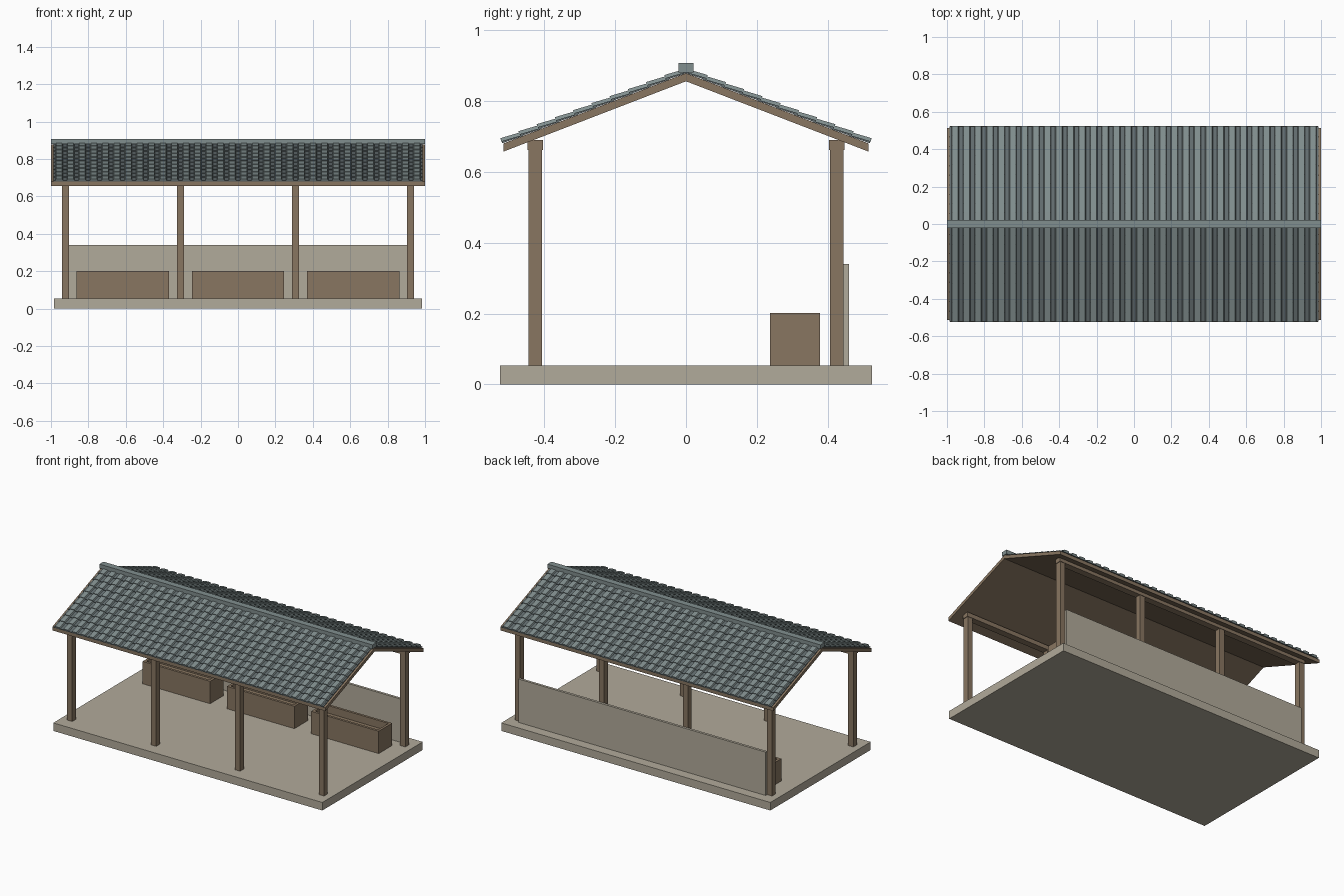
import bpy, bmesh, math
from mathutils import Matrix, Vector

old = bpy.data.objects.get("Cube")
if old:
    bpy.data.objects.remove(old, do_unlink=True)


def material(name, srgb):
    col = tuple((c / 255) ** 2.2 for c in srgb) + (1.0,)
    m = bpy.data.materials.new(name)
    m.use_nodes = True
    m.diffuse_color = col
    bsdf = m.node_tree.nodes["Principled BSDF"]
    bsdf.inputs["Base Color"].default_value = col
    bsdf.inputs["Roughness"].default_value = 0.9
    return m


STONE = material("pale_stone", (176, 169, 153))
WOOD = material("brown_wood", (135, 117, 97))
TILE = material("slate_tile", (128, 141, 141))
PAN = material("dark_slate", (98, 108, 110))


def finish(name, bm, *mats):
    bmesh.ops.recalc_face_normals(bm, faces=bm.faces)
    me = bpy.data.meshes.new(name)
    bm.to_mesh(me)
    bm.free()
    for m in mats:
        me.materials.append(m)
    ob = bpy.data.objects.new(name, me)
    bpy.context.collection.objects.link(ob)
    return ob


def add_box(bm, lo, hi):
    lo, hi = Vector(lo), Vector(hi)
    mat = Matrix.Translation((lo + hi) / 2) @ Matrix.Diagonal((*(hi - lo), 1))
    bmesh.ops.create_cube(bm, size=1, matrix=mat)


def box(name, lo, hi, mat):
    bm = bmesh.new()
    add_box(bm, lo, hi)
    return finish(name, bm, mat)


def prism(bm, start, end, mat_index):
    """Closed solid between two matching rings of points."""
    a = [bm.verts.new(p) for p in start]
    b = [bm.verts.new(p) for p in end]
    n = len(a)
    faces = [bm.faces.new(a), bm.faces.new(b[::-1])]
    faces += [bm.faces.new((a[i], b[i], b[(i + 1) % n], a[(i + 1) % n])) for i in range(n)]
    for f in faces:
        f.material_index = mat_index


# Floor slab and low back wall
FLOOR = 0.053
box("floor_slab", (-0.985, -0.525, 0), (0.985, 0.525, FLOOR), STONE)
box("back_wall", (-0.905, 0.443, FLOOR), (0.905, 0.46, 0.34), STONE)

# Posts and the long beams they carry
for side, y in (("front", -0.425), ("back", 0.425)):
    for i in range(4):
        x = -0.922 + i * 0.6147
        box(f"{side}_post_{i + 1}", (x - 0.019, y - 0.019, FLOOR), (x + 0.019, y + 0.019, 0.69), WOOD)
    box(f"{side}_beam", (-0.945, y - 0.022, 0.661), (0.945, y + 0.022, 0.69), WOOD)

# Open-topped troughs
for i, x in enumerate((-0.617, 0, 0.617)):
    bm = bmesh.new()
    w, y0, y1, top, t = 0.247, 0.237, 0.378, 0.201, 0.016
    add_box(bm, (x - w, y0, FLOOR), (x + w, y1, top - 0.05))
    for y in (y0, y1 - t):
        add_box(bm, (x - w, y, top - 0.05), (x + w, y + t, top))
    for s in (x - w, x + w - t):
        add_box(bm, (s, y0 + t, top - 0.05), (s + t, y1 - t, top))
    finish(f"trough_{i + 1}", bm, WOOD)

# Roof deck as one folded board
EAVE_Y, RIDGE_Z, EAVE_Z, THICK = 0.514, 0.855, 0.657, 0.023
profile = [(-EAVE_Y, EAVE_Z), (0, RIDGE_Z), (EAVE_Y, EAVE_Z),
           (EAVE_Y, EAVE_Z + THICK), (0, RIDGE_Z + THICK), (-EAVE_Y, EAVE_Z + THICK)]
bm = bmesh.new()
prism(bm, [(-1, y, z) for y, z in profile], [(1, y, z) for y, z in profile], 0)
finish("roof_deck", bm, WOOD)

# Overlapping tile courses: flat pans with raised covers over the joints
ROWS, COLS, HALF = 10, 32, 0.987
slope = math.atan2(RIDGE_Z - EAVE_Z, EAVE_Y)
length = math.hypot(EAVE_Y, RIDGE_Z - EAVE_Z)
pitch, step = 2 * HALF / COLS, length / ROWS


def tile_slope(name, turn):
    bm = bmesh.new()
    for r in range(ROWS):
        low, high = r * step - 0.004, min((r + 1) * step + 0.004, length)
        # pan course, lifted at its lower edge
        prism(bm, [(-HALF, low, 0.002), (HALF, low, 0.002), (HALF, low, 0.008), (-HALF, low, 0.008)],
              [(-HALF, high, 0), (HALF, high, 0), (HALF, high, 0.003), (-HALF, high, 0.003)], 1)
        for c in range(COLS):
            x = -HALF + (c + 0.5) * pitch
            arch = [(-0.021, 0.002), (-0.016, 0.013), (0.016, 0.013), (0.021, 0.002)]
            prism(bm, [(x + u, low, v + 0.004) for u, v in arch],
                  [(x + u, high, v - 0.001) for u, v in arch], 0)
    bm.transform(Matrix.Rotation(turn, 4, "Z")
                 @ Matrix.Translation((0, -EAVE_Y, EAVE_Z + THICK))
                 @ Matrix.Rotation(slope, 4, "X"))
    return finish(name, bm, TILE, PAN)


tile_slope("front_tiles", 0)
tile_slope("back_tiles", math.pi)

# Ridge cap
box("ridge_cap", (-1, -0.021, 0.88), (1, 0.021, 0.907), TILE)
